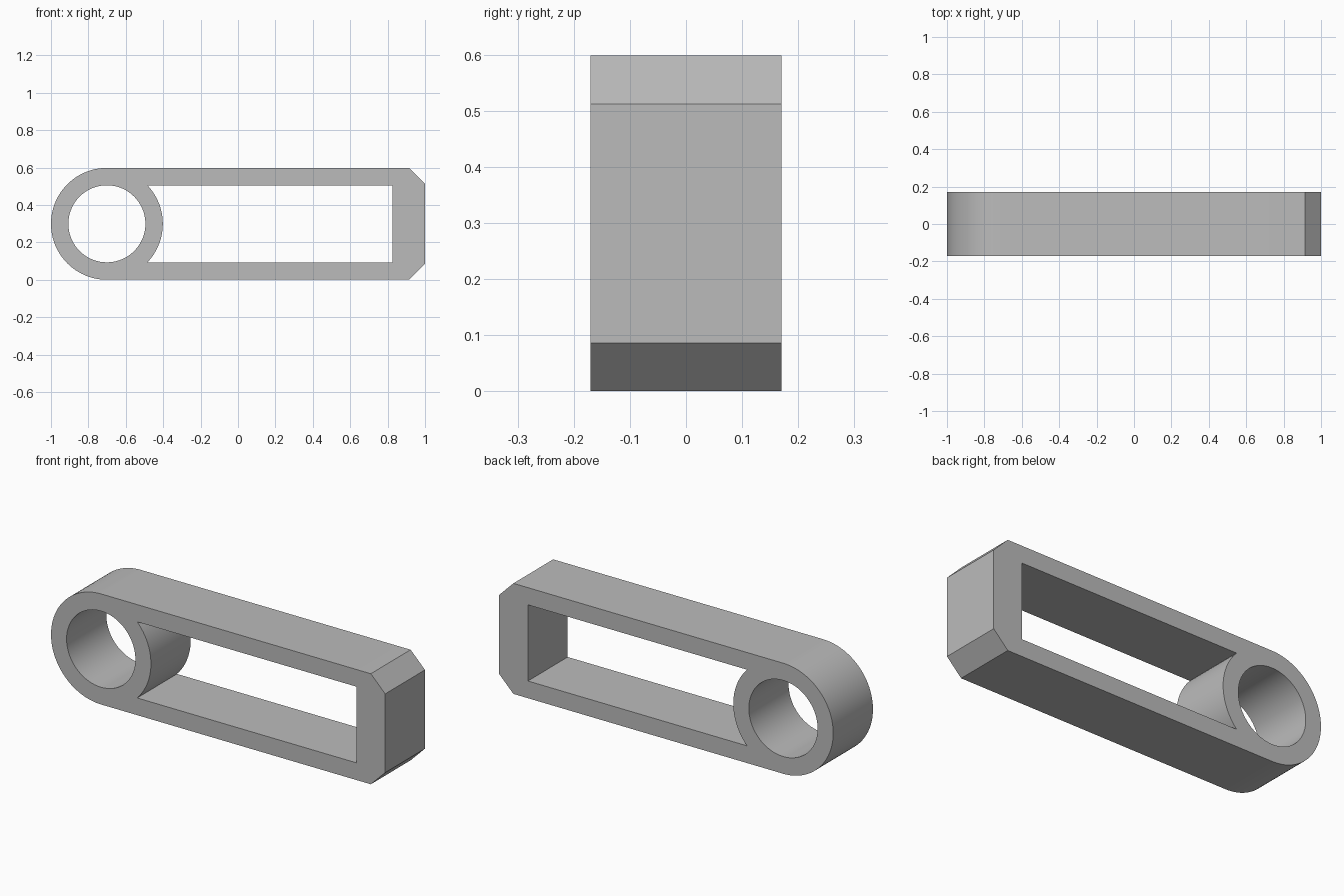
import bpy
from math import cos, sin, pi, asin
from mathutils import Matrix

if "Cube" in bpy.data.objects:
    bpy.data.objects.remove(bpy.data.objects["Cube"])

# Main dimensions
R, BORE, HALF_Y = 0.299, 0.206, 0.17
CX = -1 + R            # ring centre
CHAMFER = 0.086
SLOT_END = 0.827


def arc(radius, start, end, steps):
    """Points on an arc about the ring centre, both ends included."""
    angles = [start + (end - start) * i / steps for i in range(steps + 1)]
    return [(CX + radius * cos(a), R + radius * sin(a)) for a in angles]


# Outline: round end, straight sides and a chamfered square end
outline = arc(R, pi / 2, 3 * pi / 2, 48) + [
    (1 - CHAMFER, 0), (1, CHAMFER), (1, 2 * R - CHAMFER), (1 - CHAMFER, 2 * R)]
# Round bore
bore = arc(BORE, 0, 2 * pi, 72)[:-1]
# Long slot, bounded on one side by the ring's outer wall
edge = asin(BORE / R)
slot = arc(R, edge, -edge, 24) + [(SLOT_END, R - BORE), (SLOT_END, R + BORE)]

# Extrude the filled profile
curve = bpy.data.curves.new("link_profile", "CURVE")
curve.dimensions = "2D"
curve.fill_mode = "BOTH"
curve.extrude = HALF_Y
for loop in (outline, bore, slot):
    spline = curve.splines.new("POLY")
    spline.points.add(len(loop) - 1)
    for point, (x, z) in zip(spline.points, loop):
        point.co = (x, z, 0, 1)
    spline.use_cyclic_u = True

link = bpy.data.objects.new("slotted_link", curve)
bpy.context.collection.objects.link(link)
bpy.ops.object.select_all(action="DESELECT")
link.select_set(True)
bpy.context.view_layer.objects.active = link
bpy.ops.object.convert(target="MESH")
link = bpy.context.object

# Stand the profile upright and weld the caps to the walls
link.data.transform(Matrix.Rotation(pi / 2, 4, "X"))
bpy.ops.object.mode_set(mode="EDIT")
bpy.ops.mesh.select_all(action="SELECT")
bpy.ops.mesh.remove_doubles(threshold=0.0001)
bpy.ops.mesh.normals_make_consistent(inside=False)
bpy.ops.object.mode_set(mode="OBJECT")
bpy.ops.object.shade_smooth_by_angle(angle=pi / 6)

# Plain grey
grey = bpy.data.materials.new("plain_grey")
grey.use_nodes = True
colour = (0.5, 0.5, 0.5, 1)
grey.diffuse_color = colour
grey.node_tree.nodes["Principled BSDF"].inputs["Base Color"].default_value = colour
link.data.materials.clear()
link.data.materials.append(grey)
